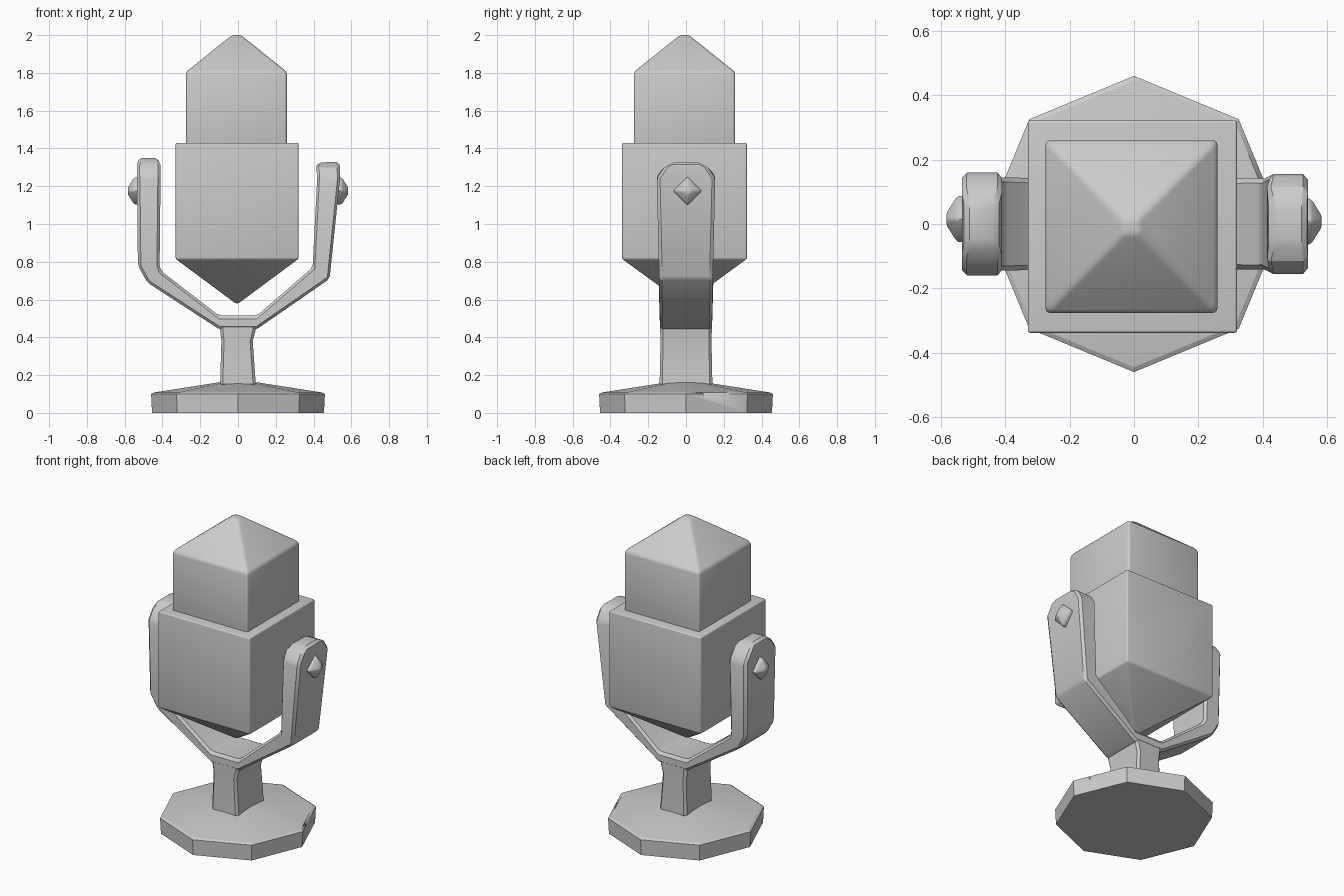
import bpy
import math

cube = bpy.data.objects.get("Cube")
if cube:
    bpy.data.objects.remove(cube, do_unlink=True)

grey = bpy.data.materials.new("plain grey")
grey.use_nodes = True
colour = (0.6, 0.6, 0.6, 1)
grey.diffuse_color = colour
grey.node_tree.nodes["Principled BSDF"].inputs["Base Color"].default_value = colour


def loft(name, rings, bevel=0.0, segments=1, smooth=30):
    """Skin a closed solid through rings that have equal point counts."""
    n = len(rings[0])
    verts = [p for ring in rings for p in ring]
    faces = [tuple(range(n))[::-1], tuple(range(len(verts) - n, len(verts)))]
    for r in range(len(rings) - 1):
        for i in range(n):
            a, b = r * n + i, r * n + (i + 1) % n
            faces.append((a, b, b + n, a + n))
    mesh = bpy.data.meshes.new(name)
    mesh.from_pydata(verts, [], faces)
    mesh.materials.append(grey)
    obj = bpy.data.objects.new(name, mesh)
    bpy.context.collection.objects.link(obj)
    bpy.ops.object.select_all(action="DESELECT")
    obj.select_set(True)
    bpy.context.view_layer.objects.active = obj
    # consistent outward normals
    bpy.ops.object.mode_set(mode="EDIT")
    bpy.ops.mesh.select_all(action="SELECT")
    bpy.ops.mesh.normals_make_consistent(inside=False)
    bpy.ops.object.mode_set(mode="OBJECT")
    if bevel:
        mod = obj.modifiers.new("soft edges", "BEVEL")
        mod.width, mod.segments = bevel, segments
        mod.limit_method, mod.angle_limit = "ANGLE", math.radians(25)
        bpy.ops.object.modifier_apply(modifier=mod.name)
    bpy.ops.object.shade_smooth_by_angle(angle=math.radians(smooth))
    return obj


def rect(cx, cy, z, hx, hy):
    return [(cx + sx * hx, cy + sy * hy, z)
            for sx, sy in ((-1, -1), (1, -1), (1, 1), (-1, 1))]


def octagon(z, r):
    return [(r * math.cos(i * math.pi / 4), r * math.sin(i * math.pi / 4), z)
            for i in range(8)]


# Octagonal foot with a shallow sloping top and a small chip in its rim
foot = loft("foot", [octagon(0, 0.455), octagon(0.1, 0.46),
                     octagon(0.108, 0.445), octagon(0.162, 0.1)], smooth=10)
chip = loft("chip_cutter", [rect(0.445, 0.115, 0.075, 0.025, 0.015),
                            rect(0.435, 0.115, 0.13, 0.04, 0.035)])
cut = foot.modifiers.new("chip", "BOOLEAN")
cut.object, cut.operation, cut.solver = chip, "DIFFERENCE", "EXACT"
bpy.context.view_layer.objects.active = foot
bpy.ops.object.modifier_apply(modifier=cut.name)
bpy.data.objects.remove(chip, do_unlink=True)

# Stem flaring slightly into the yoke
loft("stem", [rect(0, 0, 0.14, 0.095, 0.14), rect(-0.005, 0, 0.38, 0.083, 0.135),
              rect(0, 0, 0.445, 0.095, 0.137), rect(0, 0, 0.49, 0.085, 0.137)],
     0.014, smooth=20)

# Yoke arms: outer x, outer z, inner x, inner z, half width
right_arm = [(0.54, 1.24, 0.42, 1.26, 0.155), (0.485, 0.71, 0.395, 0.77, 0.142),
             (0.095, 0.44, 0.1, 0.515, 0.138)]
left_arm = [(0.535, 1.25, 0.41, 1.25, 0.16), (0.53, 0.78, 0.415, 0.78, 0.15),
            (0.48, 0.69, 0.405, 0.75, 0.145), (0.095, 0.44, 0.1, 0.515, 0.138)]
tips = {1: [(0.535, 1.33, 0.425, 1.325, 0.06), (0.54, 1.3, 0.41, 1.3, 0.115)],
        -1: [(0.525, 1.35, 0.425, 1.35, 0.06), (0.535, 1.31, 0.41, 1.31, 0.115)]}


def section(side, xo, zo, xi, zi, w):
    return [(side * xo, -w, zo), (side * xo, w, zo),
            (side * xi, w, zi), (side * xi, -w, zi)]


rows = [section(-1, *r) for r in tips[-1] + left_arm]
rows += [section(1, *r) for r in (tips[1] + right_arm)[::-1]]
loft("yoke", rows, 0.017, smooth=25)

# Pivot knobs: four-sided studs, one on each arm
for side, label in ((1, "left"), (-1, "right")):
    cy = 0.008 if side > 0 else 0.015
    knob = []
    for x, r in ((0.51, 0.075), (0.55, 0.075), (0.583, 0.022)):
        knob.append([(side * x, cy + r * a, 1.175 + r * b)
                     for a, b in ((1, 0), (0, 1), (-1, 0), (0, -1))])
    loft(label + "_pivot_knob", knob, 0.008, 2)

# Lower housing: rounded block ending in a downward point
loft("lower_housing", [rect(-0.005, -0.008, 0.58, 0.008, 0.008),
                       rect(-0.005, -0.008, 0.815, 0.325, 0.33),
                       rect(-0.005, -0.008, 1.43, 0.325, 0.33)], 0.032, 4, 40)

# Upper head: narrower block with a pyramid roof
loft("upper_head", [rect(-0.008, -0.008, 1.38, 0.267, 0.268),
                    rect(-0.008, -0.008, 1.805, 0.267, 0.268),
                    rect(-0.008, -0.008, 2.0, 0.024, 0.024)], 0.014, 3, 30)
